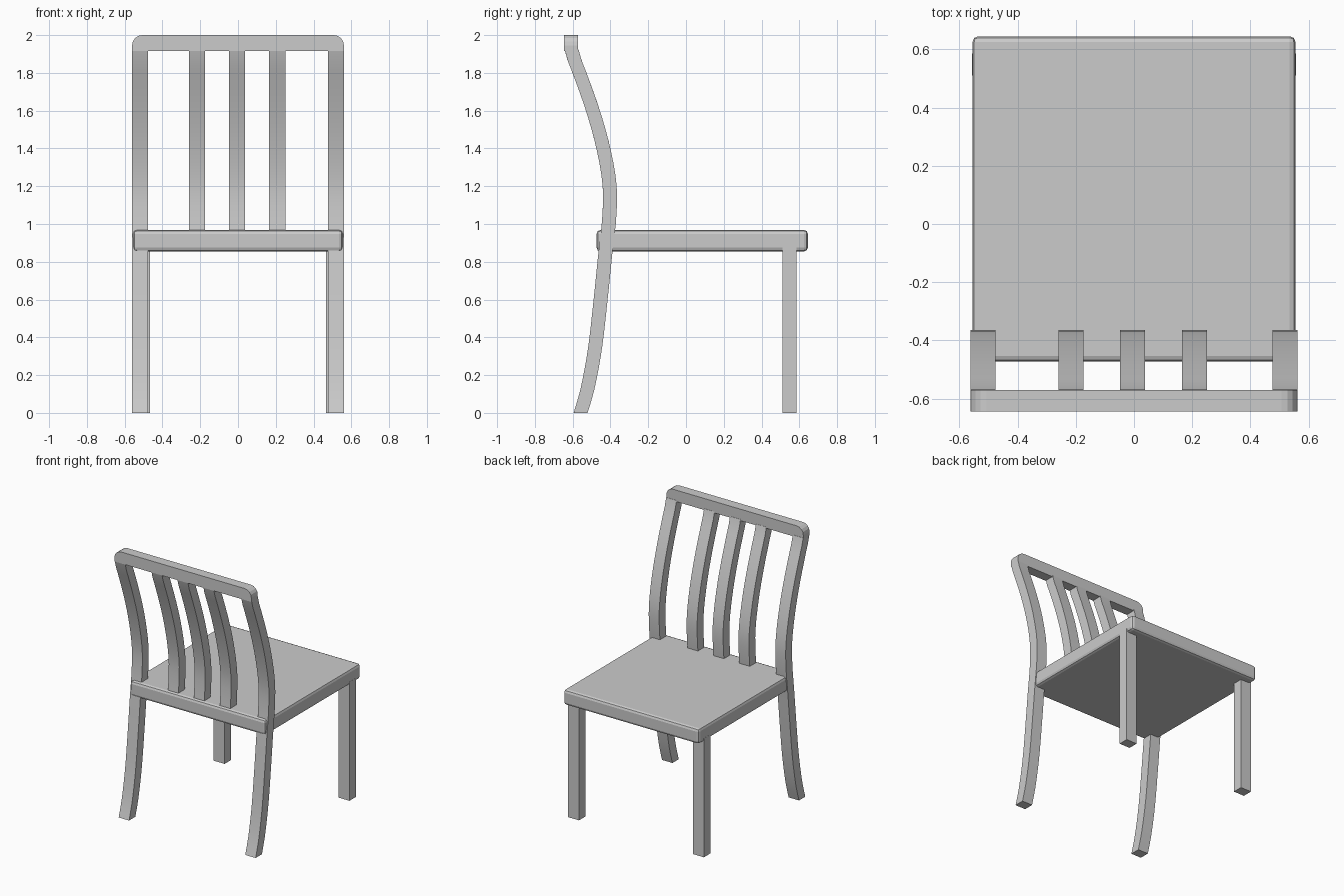
import bpy, bmesh

if "Cube" in bpy.data.objects:
    bpy.data.objects.remove(bpy.data.objects["Cube"])

DEPTH = 0.074
# rear face of the curved back members, as (z, y)
CURVE = [(0, -.595), (.12, -.56), (.334, -.52), (.6, -.489), (.854, -.463), (1.0, -.446),
         (1.13, -.439), (1.2, -.441), (1.316, -.457), (1.475, -.493), (1.634, -.541),
         (1.79, -.597), (1.89, -.635), (1.94, -.645), (2.0, -.645)]


def back_y(z):
    """Smooth (Hermite) interpolation of the back curve."""
    n = len(CURVE)
    i = next((k for k in range(n - 1) if z <= CURVE[k + 1][0]), n - 2)

    def slope(k):
        a, b = CURVE[max(k - 1, 0)], CURVE[min(k + 1, n - 1)]
        return (b[1] - a[1]) / (b[0] - a[0])
    (z0, y0), (z1, y1) = CURVE[i], CURVE[i + 1]
    h = z1 - z0
    t = (z - z0) / h
    return ((2*t**3 - 3*t**2 + 1) * y0 + (t**3 - 2*t**2 + t) * h * slope(i)
            + (3*t**2 - 2*t**3) * y1 + (t**3 - t**2) * h * slope(i + 1))


def finish(name, bm):
    bmesh.ops.recalc_face_normals(bm, faces=bm.faces)
    me = bpy.data.meshes.new(name)
    bm.to_mesh(me)
    bm.free()
    ob = bpy.data.objects.new(name, me)
    bpy.context.collection.objects.link(ob)
    return ob


def box(name, lo, hi):
    bm = bmesh.new()
    bmesh.ops.create_cube(bm, size=1)
    for v in bm.verts:
        v.co = [(a + b) / 2 + c * (b - a) for a, b, c in zip(lo, hi, v.co)]
    return finish(name, bm)


def curved_bar(name, x0, x1, z0, z1, steps):
    bm = bmesh.new()
    rings = []
    for s in range(steps + 1):
        z = z0 + (z1 - z0) * s / steps
        y = back_y(z)
        rings.append([bm.verts.new(p) for p in
                      ((x0, y, z), (x1, y, z), (x1, y + DEPTH, z), (x0, y + DEPTH, z))])
    for a, b in zip(rings, rings[1:]):
        for k in range(4):
            bm.faces.new((a[k], a[(k + 1) % 4], b[(k + 1) % 4], b[k]))
    bm.faces.new(rings[0])
    bm.faces.new(rings[-1])
    ob = finish(name, bm)
    bpy.context.view_layer.objects.active = ob
    ob.select_set(True)
    bpy.ops.object.shade_smooth_by_angle()
    ob.select_set(False)
    return ob


# seat with softened edges
seat = box("seat", (-.555, -.473, .855), (.555, .645, .968))
bev = seat.modifiers.new("soft_edges", 'BEVEL')
bev.width = .02
bev.segments = 2

# front legs and rear posts
for side, label in ((-1, "left"), (1, "right")):
    xs = sorted((side * .467, side * .556))
    box("front_leg_" + label, (xs[0], .51, 0), (xs[1], .585, .88))
    xs = sorted((side * .476, side * .561))
    curved_bar("rear_post_" + label, xs[0], xs[1], 0, 1.925, 32)

# back slats
for i, x in enumerate((-.217, -.005, .208)):
    curved_bar(f"back_slat_{i + 1}", x - .043, x + .043, .94, 1.925, 18)

# top rail with rounded upper corners
bm = bmesh.new()
bmesh.ops.create_cube(bm, size=1)
for v in bm.verts:
    v.co = (v.co.x * 1.122, -.608 + v.co.y * DEPTH, 1.9575 + v.co.z * .085)
corners = [e for e in bm.edges
           if all(v.co.z > 1.99 for v in e.verts) and e.verts[0].co.x * e.verts[1].co.x > 0]
bmesh.ops.bevel(bm, geom=corners, offset=.055, segments=4, profile=.5, affect='EDGES')
finish("top_rail", bm)
